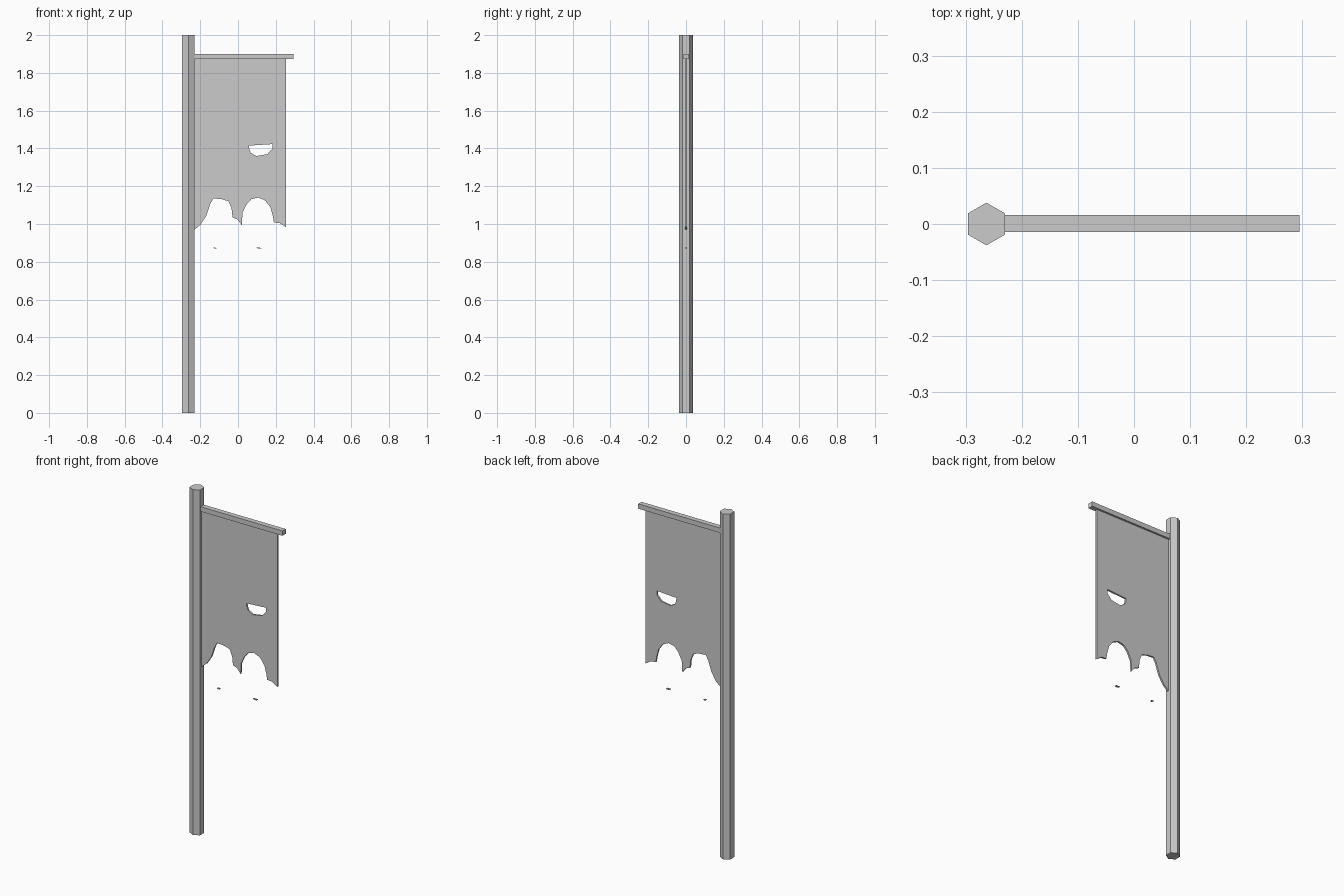
import bpy, bmesh, math
from mathutils import Matrix

if "Cube" in bpy.data.objects:
    bpy.data.objects.remove(bpy.data.objects["Cube"])

grey = bpy.data.materials.new("plain grey")
grey.diffuse_color = (0.6, 0.6, 0.6, 1)
grey.use_nodes = True
grey.node_tree.nodes["Principled BSDF"].inputs["Base Color"].default_value = grey.diffuse_color


def add_object(name, mesh):
    mesh.materials.clear()
    mesh.materials.append(grey)
    ob = bpy.data.objects.new(name, mesh)
    bpy.context.collection.objects.link(ob)
    return ob


def from_bmesh(name, bm):
    mesh = bpy.data.meshes.new(name)
    bm.to_mesh(mesh)
    bm.free()
    return add_object(name, mesh)


def sheet(name, outlines, thickness):
    """Flat upright sheet from closed (x, z) outlines; inner outlines are holes."""
    cu = bpy.data.curves.new(name + "_outline", 'CURVE')
    cu.dimensions = '2D'
    cu.fill_mode = 'BOTH'
    cu.extrude = thickness / 2
    for pts in outlines:
        sp = cu.splines.new('POLY')
        sp.points.add(len(pts) - 1)
        for p, (x, z) in zip(sp.points, pts):
            p.co = (x, z, 0, 1)
        sp.use_cyclic_u = True
    tmp = bpy.data.objects.new(name + "_tmp", cu)
    bpy.context.collection.objects.link(tmp)
    bpy.context.view_layer.update()
    dg = bpy.context.evaluated_depsgraph_get()
    mesh = bpy.data.meshes.new_from_object(tmp.evaluated_get(dg))
    bpy.data.objects.remove(tmp)
    mesh.transform(Matrix.Rotation(math.pi / 2, 4, 'X'))
    bm = bmesh.new()
    bm.from_mesh(mesh)
    bmesh.ops.remove_doubles(bm, verts=bm.verts, dist=1e-5)
    bmesh.ops.recalc_face_normals(bm, faces=bm.faces)
    for f in bm.faces:
        f.smooth = False
    return from_bmesh(name, bm)


# Six-sided pole, corners facing front and back
bm = bmesh.new()
bmesh.ops.create_cone(bm, cap_ends=True, segments=6, radius1=0.038, radius2=0.038, depth=2,
                      matrix=Matrix.Translation((-0.263, 0, 1)))
xs = [v.co.x for v in bm.verts]
if max(xs) - min(xs) > 0.07:
    bmesh.ops.rotate(bm, verts=bm.verts, cent=(-0.263, 0, 1),
                     matrix=Matrix.Rotation(math.pi / 6, 3, 'Z'))
from_bmesh("pole", bm)

# Crossbar
bm = bmesh.new()
bmesh.ops.create_cube(bm, size=1, matrix=Matrix.Translation((0.0275, 0.001, 1.887))
                      @ Matrix.Diagonal((0.535, 0.03, 0.028, 1)))
from_bmesh("crossbar", bm)

# Torn banner: ragged lower edge and one slot
ragged = [(-0.233, 0.968), (-0.198, 0.997), (-0.167, 1.045), (-0.146, 1.108), (-0.13, 1.135),
          (-0.087, 1.132), (-0.05, 1.12), (-0.034, 1.082), (-0.029, 1.034), (-0.003, 1.024),
          (0.02, 0.995), (0.024, 1.06), (0.045, 1.103), (0.071, 1.132), (0.108, 1.14),
          (0.145, 1.124), (0.172, 1.087), (0.185, 1.04), (0.19, 1.008), (0.22, 1.005),
          (0.255, 0.983)]
slot = [(0.058, 1.415), (0.183, 1.423), (0.183, 1.4), (0.156, 1.37), (0.098, 1.36),
        (0.068, 1.376), (0.06, 1.395)]
sheet("banner", [ragged + [(0.255, 1.876), (-0.233, 1.876)], slot], 0.01)

# Two loose scraps below the torn edge
for name, x0, x1 in (("left_scrap", -0.13, -0.115), ("right_scrap", 0.098, 0.124)):
    sheet(name, [[(x0, 0.873), ((x0 + x1) / 2, 0.869), (x1, 0.87), (x1, 0.874), (x0, 0.875)]], 0.01)
